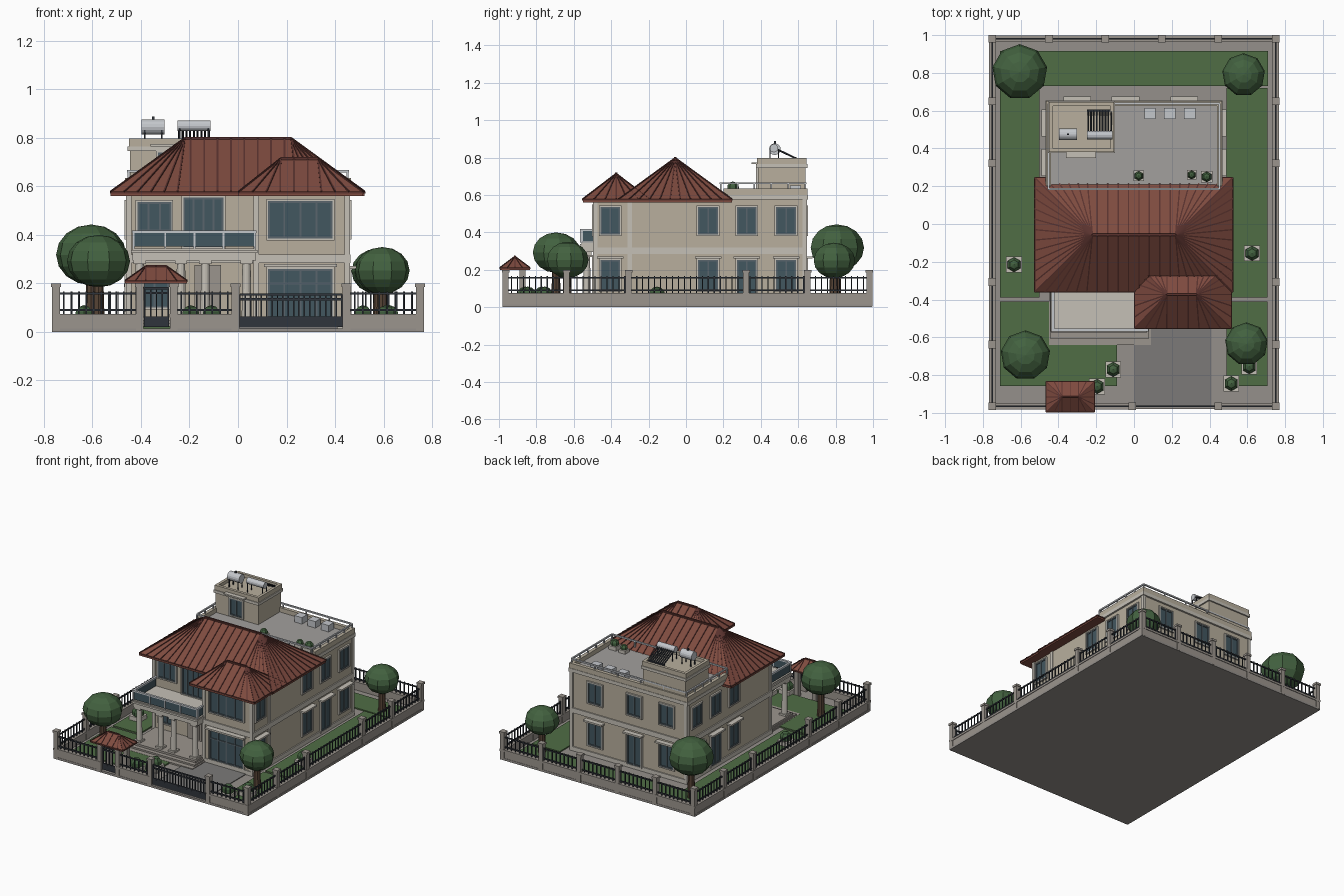
import bpy, bmesh, math
from mathutils import Vector, Matrix

if "Cube" in bpy.data.objects:
    bpy.data.objects.remove(bpy.data.objects["Cube"])

def mat(name, c):
    m = bpy.data.materials.new(name)
    m.diffuse_color = (*c, 1)
    m.use_nodes = True
    m.node_tree.nodes["Principled BSDF"].inputs["Base Color"].default_value = m.diffuse_color
    return m

WALL = mat("wall", (.48, .43, .34)); TRIM = mat("trim", (.56, .53, .47)); GLASS = mat("glass", (.055, .095, .115))
FRAME = mat("frame", (.10, .13, .15)); ROOF = mat("roof", (.21, .07, .05)); RIB = mat("roof_rib", (.10, .032, .027))
GRASS = mat("grass", (.08, .155, .06)); LEAF = mat("leaf", (.055, .12, .05)); BARK = mat("bark", (.09, .055, .035))
IRON = mat("iron", (.03, .035, .045)); PAVE = mat("paving", (.30, .28, .26)); DRIVE = mat("drive", (.20, .195, .19))
STONE = mat("stone", (.33, .30, .27)); METAL = mat("metal", (.55, .57, .6)); DECK = mat("deck", (.36, .35, .34))

def finish(name, bm, m):
    bmesh.ops.recalc_face_normals(bm, faces=bm.faces)
    me = bpy.data.meshes.new(name)
    bm.to_mesh(me); bm.free()
    me.materials.append(m)
    ob = bpy.data.objects.new(name, me)
    bpy.context.collection.objects.link(ob)
    return ob

def add_box(bm, x0, x1, y0, y1, z0, z1):
    c = Vector(((x0+x1)/2, (y0+y1)/2, (z0+z1)/2))
    bmesh.ops.create_cube(bm, size=1, matrix=Matrix.Translation(c) @ Matrix.Diagonal((abs(x1-x0), abs(y1-y0), z1-z0, 1)))

def boxes(name, m, *bs):
    bm = bmesh.new()
    for b in bs:
        add_box(bm, *b)
    return finish(name, bm, m)

def add_beam(bm, p, q, w, h=None):
    p, q = Vector(p), Vector(q)
    d = q - p
    mx = Matrix.Translation((p+q)/2) @ d.to_track_quat('Z', 'Y').to_matrix().to_4x4()
    bmesh.ops.create_cube(bm, size=1, matrix=mx @ Matrix.Diagonal((w, h or w, d.length, 1)))

def add_rod(bm, p, q, r0, r1=None, n=12):
    p, q = Vector(p), Vector(q)
    d = q - p
    mx = Matrix.Translation((p+q)/2) @ d.to_track_quat('Z', 'Y').to_matrix().to_4x4()
    bmesh.ops.create_cone(bm, cap_ends=True, segments=n, radius1=r0, radius2=r1 or r0, depth=d.length, matrix=mx)

# ground, lawns, driveway
boxes("ground_slab", PAVE, (-.767, .767, -.98, .995, 0, .015))
boxes("lawn", GRASS, (-.71, -.5, -.39, .73, .01, .024), (-.71, .71, .73, .915, .01, .024),
      (.49, .707, -.39, .72, .01, .024), (.49, .707, -.857, -.41, .01, .024),
      (-.71, -.44, -.64, -.41, .01, .024), (-.71, -.09, -.857, -.64, .01, .024))
boxes("driveway", DRIVE, (0, .41, -.965, -.49, .01, .02))

# house body, bands and corner pilasters
boxes("house_walls", WALL, (-.455, .455, -.3, .64, .01, .59), (.07, .455, -.49, -.2, .01, .565))
B = []
for z0, z1, e in ((.01, .045, .008), (.285, .32, .008)):
    B += [(-.455-e, .455+e, -.3-e, .64+e, z0, z1), (.07-e, .455+e, -.49-e, -.2, z0, z1)]
B += [(-.468, .468, .2, .653, .575, .6)]
boxes("floor_bands", TRIM, *B)
boxes("pilasters", TRIM, *[(x-.012, x+.012, y-.012, y+.012, .01, .575) for x, y in
      ((-.45, -.295), (-.45, .635), (.45, .635), (.45, -.3), (.45, -.485), (.075, -.485))])

# flat rear roof, parapet and railing
boxes("roof_deck", DECK, (-.455, .455, .18, .64, .59, .604))
boxes("parapet", WALL, (-.465, -.44, .2, .65, .6, .635), (.44, .465, .2, .65, .6, .635), (-.465, .465, .625, .65, .6, .635))
bm = bmesh.new()
loop = [(-.452, .185), (.452, .185), (.452, .638), (-.452, .638)]
for i in range(4):
    a, b = Vector(loop[i]), Vector(loop[(i+1) % 4])
    add_beam(bm, (*a, .663), (*b, .663), .01)
    for k in range(5):
        p = a.lerp(b, k/5)
        add_beam(bm, (*p, .6), (*p, .663), .008)
finish("roof_railing", bm, METAL)

# stair tower
boxes("stair_tower", WALL, (-.445, -.11, .385, .64, .6, .775))
boxes("tower_cornice", TRIM, (-.455, -.1, .375, .65, .745, .765), (-.36, -.2, .35, .39, .765, .775))
boxes("tower_parapet", WALL, (-.45, -.43, .38, .645, .765, .798), (-.125, -.105, .38, .645, .765, .798),
      (-.45, -.105, .38, .4, .765, .798), (-.45, -.105, .625, .645, .765, .798))

# windows: u runs along the wall, d sticks out of it
PLANE = {'F': -.3, 'W': -.49, 'B': .64, 'L': -.455, 'R': .455, 'T': .385}
gl, fr, tr = bmesh.new(), bmesh.new(), bmesh.new()
def wbox(bm, f, u0, u1, d, z0, z1):
    p = PLANE[f]
    if f in 'FWT': add_box(bm, u0, u1, p-d, p+.002, z0, z1)
    elif f == 'B': add_box(bm, u0, u1, p-.002, p+d, z0, z1)
    elif f == 'L': add_box(bm, p-d, p+.002, u0, u1, z0, z1)
    else: add_box(bm, p-.002, p+d, u0, u1, z0, z1)

def window(f, u, w, z0, z1, panes=2, canopy=False, transom=0):
    a, b, t = u-w/2, u+w/2, .008
    wbox(gl, f, a, b, .004, z0, z1)
    for u0, u1, v0, v1 in ((a-t, a, z0-t, z1+t), (b, b+t, z0-t, z1+t), (a, b, z0-t, z0), (a, b, z1, z1+t)):
        wbox(tr, f, u0, u1, .012, v0, v1)
    for k in range(panes+1):
        c = min(max(a+w*k/panes, a+.004), b-.004)
        wbox(fr, f, c-.004, c+.004, .009, z0, z1)
    for z in (z0+.004, z1-.004) + ((transom,) if transom else ()):
        wbox(fr, f, a, b, .009, z-.004, z+.004)
    if canopy:
        wbox(tr, f, a-.018, b+.018, .036, z1+.008, z1+.02)

window('F', -.345, .14, .415, .535, 3)
window('F', -.143, .165, .35, .555, 4)
window('F', -.345, .12, .1, .25)
window('W', .257, .265, .385, .54, 4)
window('W', .257, .265, .05, .26, 4, True, .2)
window('T', -.28, .1, .62, .74)
for f in 'RL':
    for y in (.118, .325, .535) + ((-.405,) if f == 'R' else ()):
        window(f, y, .106, .39, .535)
        window(f, y, .106, .04 if y == .325 else .09, .252, 2, True)
for x in (-.3, -.045, .265):
    window('B', x, .11, .39, .535)
    window('B', x, .11, .04 if x == -.045 else .09, .252, 2, True)
finish("window_glass", gl, GLASS); finish("window_mullions", fr, FRAME); finish("window_surrounds", tr, TRIM)
boxes("front_door", STONE, (-.18, -.07, -.312, -.295, .05, .275), (-.165, -.13, -.318, -.295, .06, .265), (-.12, -.085, -.318, -.295, .06, .265))

# porch, steps, columns, balcony
boxes("porch_steps", STONE, (-.44, .07, -.575, -.3, .01, .05), (-.445, .08, -.605, -.3, .01, .036), (-.45, .09, -.64, -.3, .01, .025))
boxes("balcony_slab", TRIM, (-.435, .075, -.56, -.3, .295, .345), (-.442, .08, -.568, -.3, .325, .338))
bm = bmesh.new()
for x in (-.405, -.235, -.135, .035):
    add_rod(bm, (x, -.53, .05), (x, -.53, .3), .02, .017)
    add_box(bm, x-.026, x+.026, -.556, -.504, .05, .062)
    add_box(bm, x-.025, x+.025, -.555, -.505, .28, .296)
finish("porch_columns", bm, TRIM)
boxes("balcony_glass", GLASS, (-.43, .07, -.562, -.556, .352, .408), (-.432, -.426, -.56, -.31, .352, .408), (.066, .072, -.56, -.49, .352, .408))
boxes("balcony_rail", METAL, (-.436, .076, -.568, -.552, .408, .418), (-.436, -.422, -.565, -.3, .408, .418),
      (.062, .076, -.565, -.49, .408, .418), *[(x-.004, x+.004, -.566, -.552, .345, .41) for x in (-.43, -.3, -.18, -.06, .07)])

# hipped roofs with standing ribs
def hip(name, x0, x1, y0, y1, rx0, rx1, z0, ze, zt, step, w):
    ry = (y0+y1)/2
    bm = bmesh.new()
    cs = [(x0, y0), (x1, y0), (x1, y1), (x0, y1)]
    lo = [bm.verts.new((*c, z0)) for c in cs]
    up = [bm.verts.new((*c, ze)) for c in cs]
    a, b = bm.verts.new((rx0, ry, zt)), bm.verts.new((rx1, ry, zt))
    bm.faces.new(lo)
    for i in range(4):
        j = (i+1) % 4
        bm.faces.new((lo[i], lo[j], up[j], up[i]))
    for f in ((up[0], up[1], b, a), (up[1], up[2], b), (up[2], up[3], a, b), (up[3], up[0], a)):
        bm.faces.new(f)
    finish(name, bm, ROOF)
    bm = bmesh.new()
    n = round((x1-x0)/step)
    for k in range(n+1):
        x = x0+(x1-x0)*k/n
        for y in (y0, y1):
            add_beam(bm, (x, y, ze), (min(max(x, rx0), rx1), ry, zt), w)
    n = round((y1-y0)/step)
    for k in range(1, n):
        y = y0+(y1-y0)*k/n
        add_beam(bm, (x0, y, ze), (rx0, ry, zt), w)
        add_beam(bm, (x1, y, ze), (rx1, ry, zt), w)
    add_beam(bm, (rx0, ry, zt), (rx1, ry, zt), w*1.8)
    for i in range(4):
        add_beam(bm, (*cs[i], ze-.004), (*cs[(i+1) % 4], ze-.004), w)
    finish(name+"_ribs", bm, RIB)

hip("main_roof", -.525, .522, -.36, .245, -.22, .22, .56, .578, .798, .055, .007)
hip("wing_roof", .003, .515, -.552, -.195, .175, .33, .56, .578, .714, .055, .007)
hip("gate_roof", -.465, -.21, -.995, -.835, -.38, -.295, .2, .212, .272, .04, .005)

# rooftop water tank, solar heater, cooling units
bm = bmesh.new()
add_rod(bm, (-.397, .475, .845), (-.303, .475, .845), .031, n=16)
add_rod(bm, (-.25, .47, .85), (-.113, .47, .85), .022, n=16)
finish("roof_tanks", bm, METAL)
bm = bmesh.new()
for x in (-.385, -.315, -.24, -.123):
    for y in (.45, .495):
        add_beam(bm, (x, y, .77), (x, y, .84), .006)
for k in range(9):
    x = -.243+k*.0153
    add_rod(bm, (x, .475, .85), (x, .6, .79), .005, n=6)
add_beam(bm, (-.25, .6, .79), (-.115, .6, .79), .01)
add_beam(bm, (-.35, .475, .87), (-.35, .475, .888), .01)
finish("solar_tubes_and_stands", bm, IRON)
boxes("cooling_units", METAL, *[(x-.03, x+.03, .555, .615, .604, .65) for x in (.085, .19, .295)])

# trees: trunk plus faceted crown
tr, cr = bmesh.new(), bmesh.new()
for x, y, z, r, h in ((-.605, .805, .318, .147, .125), (.58, .79, .25, .114, .095), (-.575, -.695, .292, .132, .108), (.595, -.635, .253, .114, .097)):
    add_rod(tr, (x, y, .015), (x, y, z), .026, .018, 8)
    bmesh.ops.create_uvsphere(cr, u_segments=9, v_segments=8, radius=1, matrix=Matrix.Translation((x, y, z)) @ Matrix.Diagonal((r, r, h, 1)))
finish("tree_trunks", tr, BARK); finish("tree_crowns", cr, LEAF)

# planters with shrubs, and roof pots
pl, sh = bmesh.new(), bmesh.new()
spots = [(x, y, .015, .042) for x, y in ((-.635, -.215), (.625, -.155), (-.11, -.77), (-.195, -.86), (.515, -.845), (.61, -.755))]
for x, y, z, s in spots + [(.025, .255, .604, .027), (.305, .26, .604, .025), (.385, .25, .604, .03)]:
    add_box(pl, x-s, x+s, y-s, y+s, z, z+s*.9)
    bmesh.ops.create_uvsphere(sh, u_segments=6, v_segments=5, radius=s*.98, matrix=Matrix.Translation((x, y, z+s*1.3)))
finish("planters", pl, TRIM); finish("shrubs", sh, LEAF)

# boundary wall, posts and iron fence
X, Y0, Y1 = .75, -.965, .98
base, iron, post = bmesh.new(), bmesh.new(), bmesh.new()
for a, b in (((-X, Y0), (-X, Y1)), ((X, Y0), (X, Y1)), ((-X, Y1), (X, Y1)), ((-X, Y0), (-.41, Y0)), ((-.265, Y0), (-.01, Y0)), ((.447, Y0), (X, Y0))):
    add_box(base, a[0]-.013, b[0]+.013, a[1]-.013, b[1]+.013, .005, .06)
    add_box(base, a[0]-.017, b[0]+.017, a[1]-.017, b[1]+.017, .06, .075)
    a, b = Vector(a), Vector(b)
    for z in (.09, .158):
        add_beam(iron, (*a, z), (*b, z), .008)
    n = round((b-a).length/.032)
    for k in range(1, n):
        p = a.lerp(b, k/n)
        add_beam(iron, (*p, .07), (*p, .167), .006)
pts = [(s*X, y) for s in (-1, 1) for y in (Y0, -.638, -.307, .322, .65, Y1)] + [(x, Y1) for x in (-.45, -.153, .147, .447)]
for x, y in pts + [(x, Y0) for x in (-.405, -.265, -.01, .447)]:
    add_box(post, x-.016, x+.016, y-.016, y+.016, .005, .185)
    add_box(post, x-.02, x+.02, y-.02, y+.02, .185, .2)
finish("boundary_wall", base, STONE); finish("fence_bars", iron, IRON); finish("fence_posts", post, STONE)
boxes("gate_roof_posts", STONE, *[(x-.016, x+.016, -.89, -.858, .01, .205) for x in (-.405, -.265)])

# pedestrian and vehicle gates
bm = bmesh.new()
for x0, x1, zt in ((-.385, -.287, .18), (.008, .428, .155)):
    add_box(bm, x0, x1, Y0-.004, Y0+.004, .02, .055)
    for z in (.06, zt-.02, zt):
        add_beam(bm, (x0, Y0, z), (x1, Y0, z), .009)
    n = round((x1-x0)/.022)
    for k in range(n+1):
        x = x0+(x1-x0)*k/n
        add_beam(bm, (x, Y0, .02), (x, Y0, zt), .006)
finish("gates", bm, IRON)
